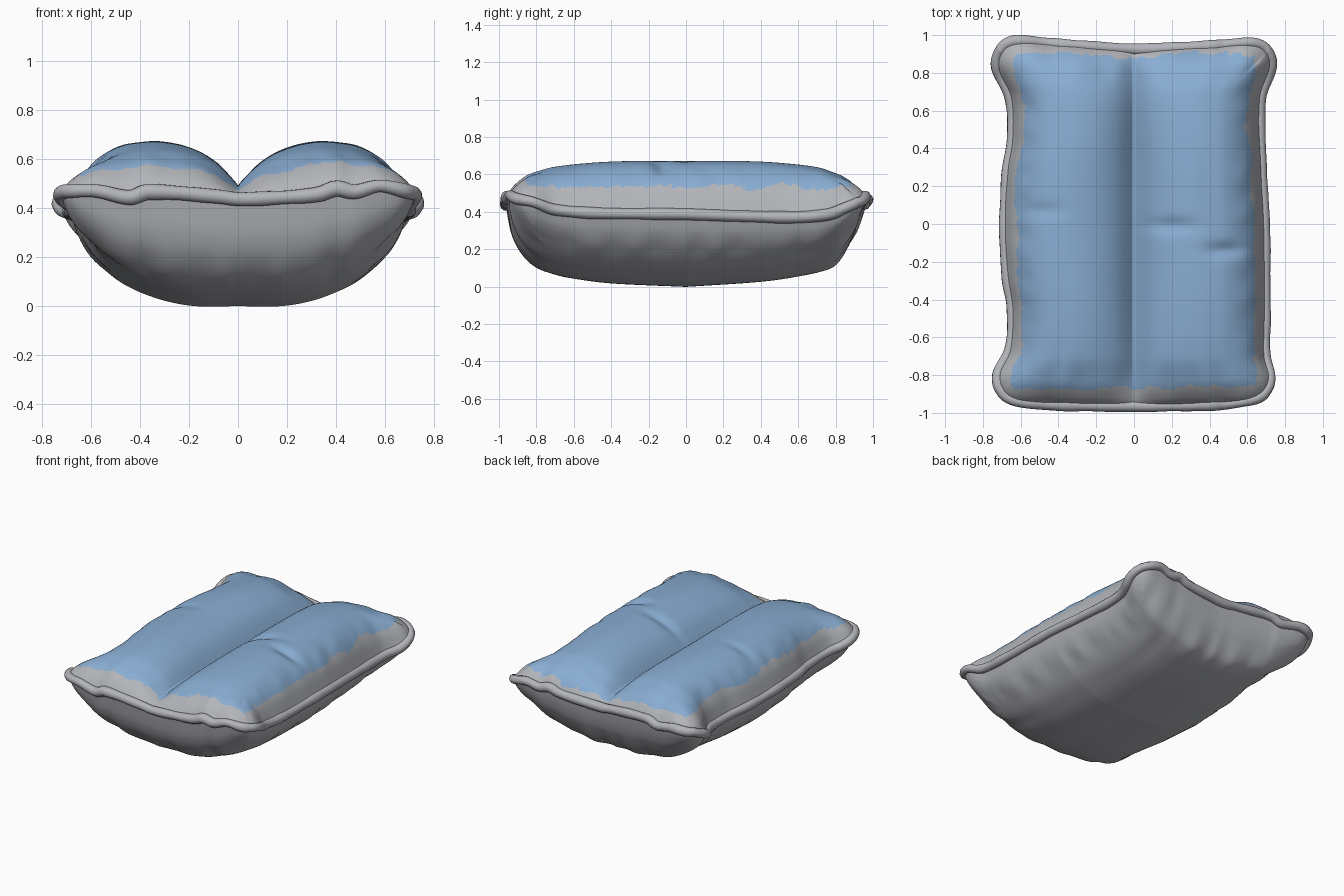
import bpy, bmesh, math
from mathutils import Vector, noise

if "Cube" in bpy.data.objects:
    bpy.data.objects.remove(bpy.data.objects["Cube"])


def curve_fn(pts):
    """Smooth interpolation through (t, value) points."""
    n = len(pts)
    m = []
    for i in range(n):
        a, b = pts[max(i - 1, 0)], pts[min(i + 1, n - 1)]
        m.append((b[1] - a[1]) / (b[0] - a[0]))

    def f(t):
        t = min(max(t, pts[0][0]), pts[-1][0])
        i = 0
        while i < n - 2 and t > pts[i + 1][0]:
            i += 1
        h = pts[i + 1][0] - pts[i][0]
        s = (t - pts[i][0]) / h
        return ((2*s**3 - 3*s*s + 1) * pts[i][1] + (s**3 - 2*s*s + s) * h * m[i]
                + (3*s*s - 2*s**3) * pts[i + 1][1] + (s**3 - s*s) * h * m[i + 1])
    return f


def material(name, col):
    m = bpy.data.materials.new(name)
    m.diffuse_color = (*col, 1)
    m.use_nodes = True
    m.node_tree.nodes["Principled BSDF"].inputs["Base Color"].default_value = m.diffuse_color
    return m


blue = material("blue fabric", (0.25, 0.42, 0.65))
grey = material("grey fabric", (0.45, 0.46, 0.49))

# Seam outline (half widths) and seam height along each side
left = curve_fn([(-1, .735), (-.86, .725), (-.72, .66), (-.48, .645), (-.3, .67), (0, .685),
                 (.3, .67), (.47, .645), (.7, .655), (.86, .73), (1, .74)])
right = curve_fn([(-1, .73), (-.88, .73), (-.75, .695), (-.5, .695), (0, .69), (.3, .675),
                  (.7, .67), (.88, .735), (1, .74)])
back = curve_fn([(-1, .965), (-.85, .975), (-.6, .955), (0, .925), (.25, .93), (.6, .945),
                 (.85, .965), (1, .96)])
front = curve_fn([(-1, .925), (-.85, .945), (-.6, .955), (0, .965), (.6, .955), (.85, .94), (1, .925)])
side_z = curve_fn([(-1, .47), (-.9, .45), (-.75, .40), (0, .385), (.3, .375), (.8, .365),
                   (.9, .40), (1, .44)])
front_z = curve_fn([(-1, .465), (-.8, .47), (-.6, .44), (-.5, .465), (-.1, .445), (0, .435),
                    (.2, .44), (.45, .455), (.55, .48), (.65, .465), (.8, .495), (1, .46)])
# Top lobe profile across and along the cushion
lobe = curve_fn([(0, .29), (.03, .40), (.14, .69), (.29, .9), (.46, 1), (.6, .985), (.72, .92),
                 (.85, .72), (.94, .44), (1, .07)])
along = curve_fn([(0, 1), (.3, 1), (.53, .96), (.74, .85), (.84, .70), (.9, .57), (.96, .33), (1, .07)])
# Bottom profiles
belly = curve_fn([(0, 1), (.25, 1), (.43, .95), (.58, .86), (.725, .72), (.87, .48), (.95, .26), (1, 0)])
belly_front = curve_fn([(0, 1), (.42, .955), (.62, .90), (.73, .85), (.83, .76), (.92, .57), (.97, .34), (1, 0)])
belly_back = curve_fn([(0, 1), (.42, .935), (.64, .87), (.79, .80), (.87, .70), (.95, .43), (.98, .24), (1, 0)])


def plan(u, v):
    blend = min(max(u / .3 * .5 + .5, 0), 1)
    w = left(v) * (1 - blend) + right(v) * blend
    b = v * .5 + .5
    length = front(u) * (1 - b) + back(u) * b
    sq = 1 - .045 * abs(u * v) ** 12
    return u * w * sq, v * length * sq


def seam_z(u, v):
    a, b = u ** 6 + .02, v ** 6 + .02
    return (a * side_z(v) + b * front_z(u)) / (a + b)


def wrinkle(x, y, u, v, scale):
    """Gathers running in from the seam."""
    edge = max(abs(u), abs(v))
    near = math.exp(-((edge - .88) / .08) ** 2) * (1 - edge ** 20)
    along_seam = y if abs(u) > abs(v) else x
    return scale * near * noise.noise(Vector((along_seam * 9, 3.3 * (u > 0), 5.1 * (v > 0))))


def top_point(u, v):
    x, y = plan(u, v)
    r = seam_z(u, v)
    z = r + (.67 - r) * lobe(abs(u)) * along(abs(v)) + wrinkle(x, y, u, v, .012)
    # creases pressed into the lobes
    for cx, cy, sx, d in ((-.5, .07, .13, .012), (.2, -.01, .13, .02), (.48, -.14, .1, .025)):
        z -= d * math.exp(-((x - cx) / sx) ** 2 - ((y - cy) / .04) ** 2)
    return x, y, z


def bottom_point(u, v):
    x, y = plan(u, v)
    f = belly(abs(u)) * (belly_back if v > 0 else belly_front)(abs(v))
    return x, y, seam_z(u, v) * (1 - f) + wrinkle(x, y, u, v, .016)


def finish(ob, mats):
    for m in mats:
        ob.data.materials.append(m)
    for p in ob.data.polygons:
        p.use_smooth = True


def panel(name, fn, flip, mats, rule=None, nu=130, nv=170):
    """Fabric sheet on a grid packed tighter toward the seam."""
    def pack(i, n):
        s = 2 * i / n - 1
        return .35 * s + .65 * math.sin(s * math.pi / 2)
    bm = bmesh.new()
    g = [[bm.verts.new(fn(pack(i, nu), pack(j, nv))) for i in range(nu + 1)] for j in range(nv + 1)]
    for j in range(nv):
        for i in range(nu):
            q = [g[j][i], g[j][i + 1], g[j + 1][i + 1], g[j + 1][i]]
            face = bm.faces.new(q[::-1] if flip else q)
            if rule:
                face.material_index = rule(face.calc_center_median())
    me = bpy.data.meshes.new(name)
    bm.to_mesh(me)
    bm.free()
    ob = bpy.data.objects.new(name, me)
    bpy.context.collection.objects.link(ob)
    finish(ob, mats)


def patch(c):
    """Blue inside a ragged border, grey outside it."""
    n = .028 * noise.noise(Vector((c.x * 9, c.y * 9, 1))) + .015 * noise.noise(Vector((c.x * 30, c.y * 30, 4)))
    lim_left = -.66 + .045 * math.exp(-((c.y + .02) / .2) ** 2)
    lim_back = .905 - .03 * math.exp(-((c.x + .02) / .15) ** 2)
    lim_front = -.87 + .025 * max(c.x, 0)
    inside = lim_left < c.x + n < .65 and lim_front < c.y + n < lim_back
    if abs(c.x) > .5 and c.z + n < .53:
        inside = False
    return 0 if inside else 1


panel("cushion_top", top_point, False, [blue, grey], patch)
panel("cushion_bottom", bottom_point, True, [grey])

# Piping around the seam
ring = []
N = 90
for k in range(4):
    for i in range(N):
        s = math.sin((2 * i / N - 1) * math.pi / 2)
        u, v = ((s, -1), (1, s), (-s, 1), (-1, -s))[k]
        ring.append((*plan(u, v), seam_z(u, v)))
cu = bpy.data.curves.new("piping", 'CURVE')
cu.dimensions = '3D'
cu.bevel_depth = .03
cu.bevel_resolution = 3
sp = cu.splines.new('POLY')
sp.points.add(len(ring) - 1)
for p, co in zip(sp.points, ring):
    p.co = (*co, 1)
    p.radius = 1 + .2 * noise.noise(Vector(co) * 7)
sp.use_cyclic_u = True
pipe = bpy.data.objects.new("piping", cu)
bpy.context.collection.objects.link(pipe)
bpy.context.view_layer.objects.active = pipe
pipe.select_set(True)
bpy.ops.object.convert(target='MESH')
finish(bpy.context.object, [grey])
